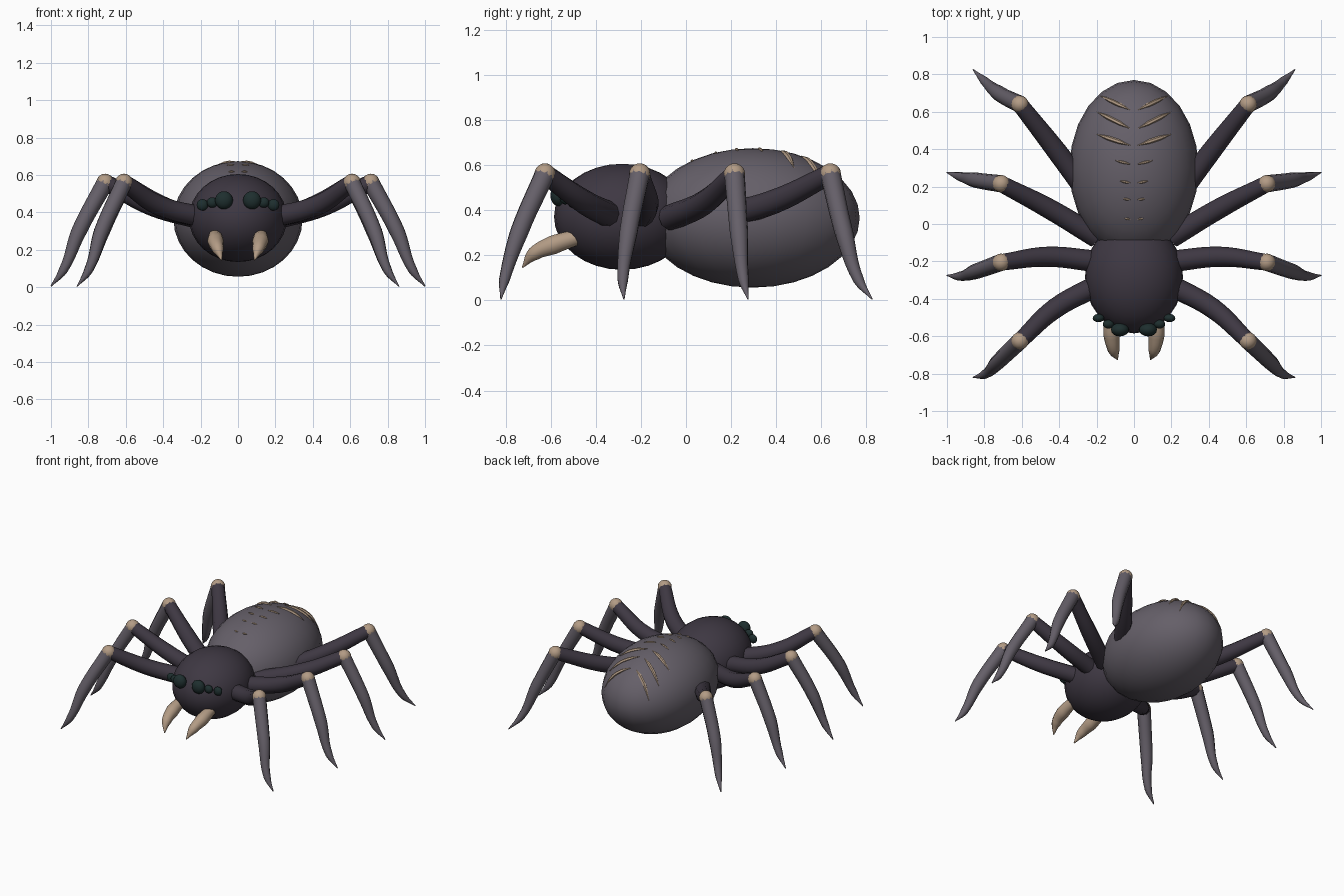
import bpy
import math
from mathutils import Vector

cube = bpy.data.objects.get("Cube")
if cube:
    bpy.data.objects.remove(cube, do_unlink=True)


def material(name, rgb):
    mat = bpy.data.materials.new(name)
    mat.use_nodes = True
    mat.diffuse_color = (*rgb, 1)
    bsdf = mat.node_tree.nodes["Principled BSDF"]
    bsdf.inputs["Base Color"].default_value = (*rgb, 1)
    bsdf.inputs["Roughness"].default_value = 0.7
    return mat


GREY = material("dusty grey violet", (0.13, 0.115, 0.14))
DARK = material("dark violet", (0.048, 0.039, 0.055))
BONE = material("bone", (0.45, 0.33, 0.235))
EYE = material("dark teal", (0.013, 0.028, 0.028))


def finish(obj, name, mat):
    obj.name = name
    obj.data.name = name
    obj.data.materials.clear()
    obj.data.materials.append(mat)
    bpy.ops.object.shade_smooth_by_angle(angle=math.radians(50))
    return obj


def ellipsoid(name, centre, radii, mat, segments=24, rings=16):
    bpy.ops.mesh.primitive_uv_sphere_add(segments=segments, ring_count=rings,
                                         radius=1, location=centre)
    obj = bpy.context.object
    obj.scale = radii
    bpy.ops.object.transform_apply(location=False, rotation=False, scale=True)
    return finish(obj, name, mat)


def tube(name, points, radii, mat, sides=3, steps=6):
    """Smooth tapering tube through the points, turned into a mesh."""
    data = bpy.data.curves.new(name, "CURVE")
    data.dimensions = "3D"
    data.bevel_depth = 1
    data.bevel_resolution = sides
    data.resolution_u = steps
    data.use_fill_caps = True
    spline = data.splines.new("BEZIER")
    spline.bezier_points.add(len(points) - 1)
    for bp, co, r in zip(spline.bezier_points, points, radii):
        bp.co = co
        bp.radius = r
        bp.handle_left_type = bp.handle_right_type = "AUTO"
    obj = bpy.data.objects.new(name, data)
    bpy.context.collection.objects.link(obj)
    bpy.ops.object.select_all(action="DESELECT")
    obj.select_set(True)
    bpy.context.view_layer.objects.active = obj
    bpy.ops.object.convert(target="MESH")
    return finish(bpy.context.object, name, mat)


# Body
BELLY_C = Vector((0, 0.296, 0.365))
BELLY_R = Vector((0.345, 0.474, 0.309))
ellipsoid("abdomen", BELLY_C, BELLY_R, GREY)
ellipsoid("head", (0, -0.283, 0.37), (0.262, 0.302, 0.235), DARK)


def on_abdomen(x, y):
    u = (x - BELLY_C.x) / BELLY_R.x
    v = (y - BELLY_C.y) / BELLY_R.y
    return Vector((x, y, BELLY_C.z + BELLY_R.z * math.sqrt(1 - u * u - v * v)))


# Legs: hip, thigh bend, knee, shin bend, ankle, foot
LEGS = {
    "front": [(0.2, -0.33, 0.375), (0.42, -0.45, 0.435), (0.61, -0.625, 0.56),
              (0.73, -0.74, 0.3), (0.80, -0.805, 0.09), (0.86, -0.82, 0.005)],
    "mid_front": [(0.2, -0.2, 0.375), (0.46, -0.175, 0.435), (0.71, -0.205, 0.56),
                  (0.85, -0.255, 0.3), (0.935, -0.28, 0.09), (1.0, -0.275, 0.005)],
    "mid_back": [(0.2, -0.07, 0.365), (0.46, 0.085, 0.435), (0.71, 0.215, 0.56),
                 (0.85, 0.235, 0.3), (0.935, 0.255, 0.09), (1.0, 0.275, 0.005)],
    "back": [(0.22, 0.13, 0.365), (0.41, 0.385, 0.435), (0.61, 0.64, 0.56),
             (0.725, 0.7, 0.3), (0.8, 0.765, 0.09), (0.86, 0.825, 0.005)],
}
# Chevron marks: outer x, outer y, inner y, half width
MARKS = [(0.18, 0.685, 0.61, 0.012), (0.2, 0.6, 0.51, 0.012),
         (0.2, 0.48, 0.42, 0.012), (0.1, 0.34, 0.32, 0.007),
         (0.075, 0.23, 0.22, 0.007), (0.06, 0.135, 0.13, 0.006),
         (0.05, 0.03, 0.025, 0.006)]
# Eyes: centre and radii
EYES = {
    "large": ((0.075, -0.565, 0.465), (0.048, 0.036, 0.048)),
    "small": ((0.137, -0.535, 0.453), (0.03, 0.024, 0.028)),
    "outer": ((0.19, -0.503, 0.44), (0.031, 0.022, 0.031)),
}

for side, s in (("left", 1), ("right", -1)):
    def flip(points):
        return [Vector((s * x, y, z)) for x, y, z in points]

    for label, path in LEGS.items():
        p = flip(path)
        tube(f"{side}_{label}_thigh", p[:3], (0.058, 0.054, 0.044), DARK)
        tube(f"{side}_{label}_shin", p[2:], (0.046, 0.041, 0.024, 0.003), GREY)
        ellipsoid(f"{side}_{label}_knee", p[2], (0.047,) * 3, BONE, 16, 10)

    # Face
    for label, (centre, radii) in EYES.items():
        ellipsoid(f"{side}_{label}_eye", flip([centre])[0], radii, EYE, 16, 10)
    fang = [(0.12, -0.48, 0.28), (0.12, -0.59, 0.245),
            (0.108, -0.675, 0.205), (0.088, -0.725, 0.145)]
    tube(f"{side}_fang", flip(fang), (0.036, 0.044, 0.032, 0.003), BONE)

    # Slim tapering marks laid along the back
    for i, (x, outer, inner, r) in enumerate(MARKS):
        ends = [(x + (0.02 - x) * t, outer + (inner - outer) * t)
                for t in (0, 0.33, 0.67, 1)]
        path = flip([on_abdomen(*e) for e in ends])
        tube(f"{side}_back_mark_{i + 1}", path, (0.001, r, r, 0.001), BONE, 1, 4)
